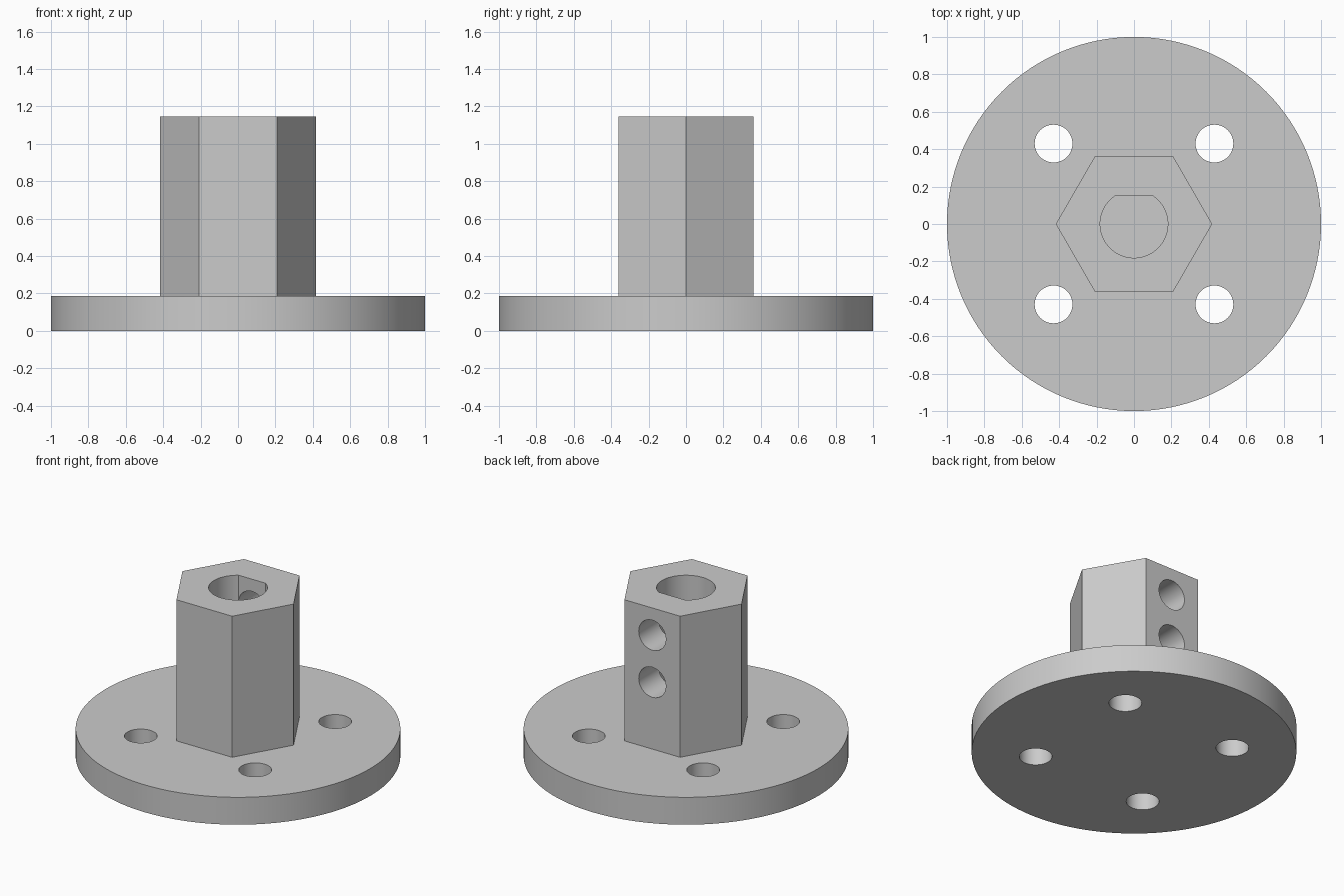
import bpy
import bmesh
from math import cos, sin, pi, asin, radians
from mathutils import Matrix

if "Cube" in bpy.data.objects:
    bpy.data.objects.remove(bpy.data.objects["Cube"])

PLATE_R, PLATE_H, TOP = 1.0, 0.186, 1.145
HEX_R = 0.418
BORE_R, FLAT_Y = 0.181, 0.15
BOLT_POS, BOLT_R = 0.43, 0.101
SCREW_R, SCREW_HEIGHTS = 0.102, (0.64, 0.96)

grey = bpy.data.materials.new("machined grey")
grey.use_nodes = True
colour = (0.6, 0.6, 0.6, 1)
grey.diffuse_color = colour
grey.node_tree.nodes["Principled BSDF"].inputs["Base Color"].default_value = colour


def circle(radius, sides):
    return [(radius * cos(2 * pi * i / sides), radius * sin(2 * pi * i / sides))
            for i in range(sides)]


def prism(name, outline, low, high, matrix=Matrix()):
    """Extrude a flat outline from low to high along its own z axis."""
    bm = bmesh.new()
    base = bm.faces.new([bm.verts.new((x, y, low)) for x, y in outline])
    new = bmesh.ops.extrude_face_region(bm, geom=[base])["geom"]
    top = [v for v in new if isinstance(v, bmesh.types.BMVert)]
    bmesh.ops.translate(bm, verts=top, vec=(0, 0, high - low))
    bmesh.ops.recalc_face_normals(bm, faces=bm.faces)
    bm.transform(matrix)
    mesh = bpy.data.meshes.new(name)
    bm.to_mesh(mesh)
    bm.free()
    mesh.materials.append(grey)
    obj = bpy.data.objects.new(name, mesh)
    bpy.context.collection.objects.link(obj)
    return obj


def combine(target, tool, operation):
    """Apply one boolean and remove the tool."""
    tool.hide_render = True
    mod = target.modifiers.new(operation, "BOOLEAN")
    mod.operation, mod.solver, mod.object = operation, "EXACT", tool
    bpy.context.view_layer.objects.active = target
    bpy.ops.object.modifier_apply(modifier=mod.name)
    bpy.data.objects.remove(tool)


# Round plate with a hexagonal hub standing on it
hub = prism("flange_hub", circle(PLATE_R, 128), 0, PLATE_H)
combine(hub, prism("hex_hub", circle(HEX_R, 6), PLATE_H / 2, TOP), "UNION")

# Four bolt holes through the plate
for sx in (-1, 1):
    for sy in (-1, 1):
        place = Matrix.Translation((sx * BOLT_POS, sy * BOLT_POS, 0))
        combine(hub, prism("bolt_hole", circle(BOLT_R, 48), -0.1, PLATE_H + 0.1, place),
                "DIFFERENCE")

# D-shaped shaft bore, closed below by the plate
start = pi - asin(FLAT_Y / BORE_R)
sweep = pi + 2 * asin(FLAT_Y / BORE_R)
bore = [(BORE_R * cos(start + sweep * i / 56), BORE_R * sin(start + sweep * i / 56))
        for i in range(57)]
combine(hub, prism("shaft_bore", bore, PLATE_H, TOP + 0.1), "DIFFERENCE")

# Two set screw holes through the back wall into the bore
for z in SCREW_HEIGHTS:
    place = Matrix.Translation((0, 0, z)) @ Matrix.Rotation(-pi / 2, 4, "X")
    combine(hub, prism("screw_hole", circle(SCREW_R, 48), 0, 0.5, place), "DIFFERENCE")

# Smooth round walls, crisp edges
bpy.ops.object.select_all(action="DESELECT")
hub.select_set(True)
bpy.context.view_layer.objects.active = hub
bpy.ops.object.shade_smooth_by_angle(angle=radians(30))
